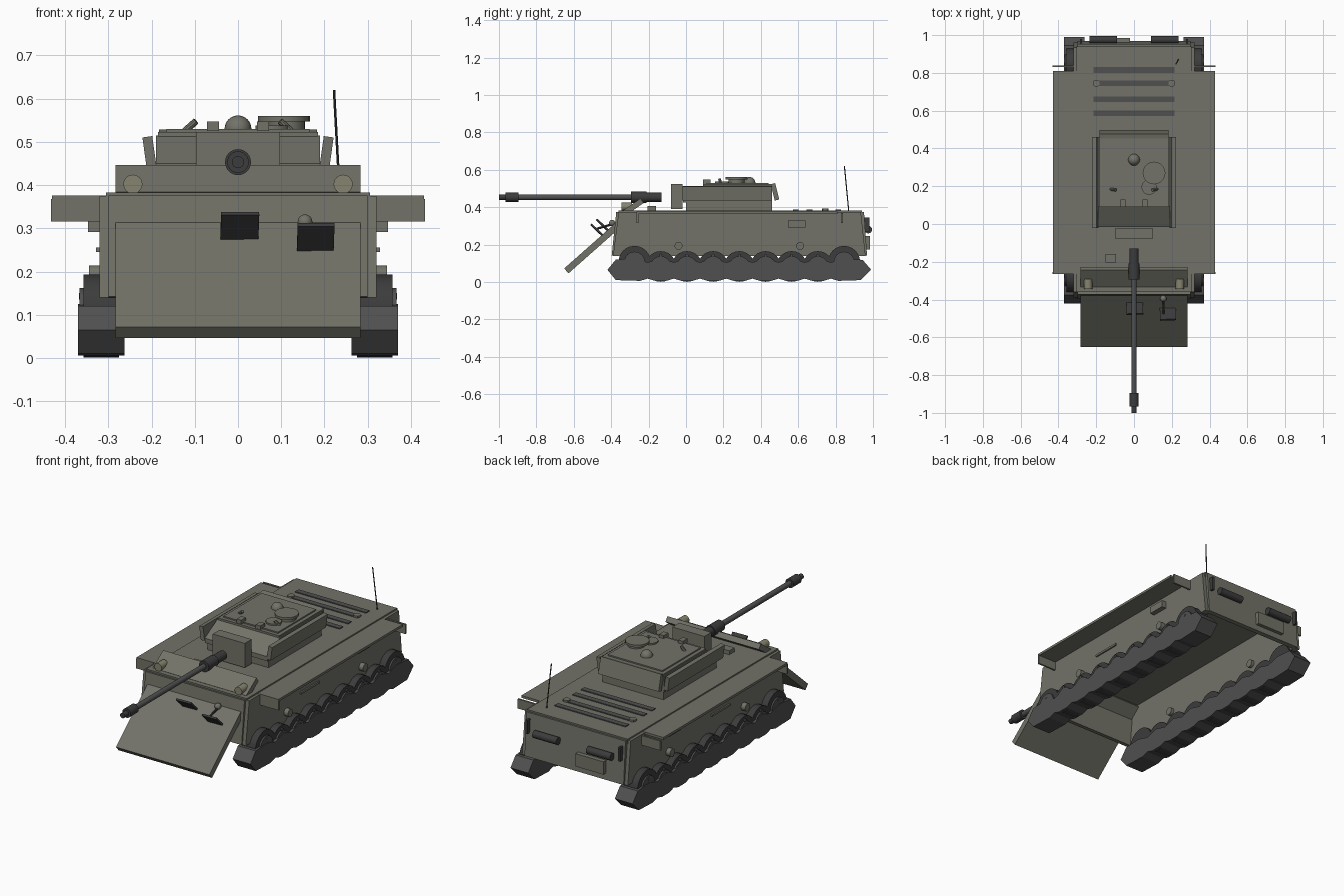
import bpy, bmesh, math
from mathutils import Vector

if "Cube" in bpy.data.objects:
    bpy.data.objects.remove(bpy.data.objects["Cube"])


def mat(name, c):
    m = bpy.data.materials.new(name)
    m.diffuse_color = (*c, 1)
    m.use_nodes = True
    m.node_tree.nodes["Principled BSDF"].inputs["Base Color"].default_value = m.diffuse_color
    return m


BODY = mat("armour_grey", (0.17, 0.17, 0.14))
DARK = mat("dark_metal", (0.045, 0.045, 0.045))
STEEL = mat("steel", (0.08, 0.08, 0.08))
LAMP = mat("lamp", (0.24, 0.23, 0.16))


def finish(ob, name, m):
    ob.name = name
    ob.data.materials.append(m)
    return ob


def box(name, x, y, z, m=BODY, rot=(0, 0, 0)):
    """Box from (min, max) ranges, rotated about its centre in degrees."""
    c = [(a + b) / 2 for a, b in (x, y, z)]
    bpy.ops.mesh.primitive_cube_add(size=1)
    ob = bpy.context.object
    for v in ob.data.vertices:
        v.co = [v.co[i] * (r[1] - r[0]) for i, r in enumerate((x, y, z))]
    ob.location = c
    ob.rotation_euler = [math.radians(a) for a in rot]
    return finish(ob, name, m)


def rod(name, a, b, r, m=BODY, n=24, r2=None):
    """Cylinder or cone between two points."""
    a, b = Vector(a), Vector(b)
    d = b - a
    bpy.ops.mesh.primitive_cone_add(vertices=n, radius1=r, radius2=r if r2 is None else r2, depth=d.length)
    ob = bpy.context.object
    ob.location = (a + b) / 2
    ob.rotation_euler = d.to_track_quat('Z', 'Y').to_euler()
    bpy.ops.object.shade_smooth_by_angle()
    return finish(ob, name, m)


def ball(name, loc, r, m=BODY):
    bpy.ops.mesh.primitive_uv_sphere_add(segments=20, ring_count=12, radius=r, location=loc)
    bpy.ops.object.shade_smooth_by_angle()
    return finish(bpy.context.object, name, m)


def prism(name, pts, x0, x1, m=BODY):
    """Extrude a (y, z) profile along x."""
    bm = bmesh.new()
    f = bm.faces.new([bm.verts.new((x0, y, z)) for y, z in pts])
    ext = bmesh.ops.extrude_face_region(bm, geom=[f])
    bmesh.ops.translate(bm, vec=(x1 - x0, 0, 0), verts=[g for g in ext['geom'] if isinstance(g, bmesh.types.BMVert)])
    bmesh.ops.recalc_face_normals(bm, faces=bm.faces)
    me = bpy.data.meshes.new(name)
    bm.to_mesh(me)
    bm.free()
    ob = bpy.data.objects.new(name, me)
    bpy.context.collection.objects.link(ob)
    return finish(ob, name, m)


# hull shell, open underneath
box("hull_deck", (-.305, .305), (-.36, .94), (.355, .383))
box("hull_rear", (-.30, .30), (.935, .96), (.14, .375), rot=(4, 0, 0))
box("hull_front", (-.30, .30), (-.385, -.36), (.14, .375), rot=(-6, 0, 0))
box("glacis_plate", (-.283, .283), (-.70, -.26), (.187, .222), rot=(41.5, 0, 0)).location = (-0.0, -.475, .205)
box("driver_plate", (-.283, .283), (-.335, -.225), (.388, .418), rot=(35, 0, 0))

# running gear and hull side fittings, both sides
N = 9
ys = [-.275 + i * .14 for i in range(N)]
bottom = [(y + o, z) for y in ys for o, z in ((-.03, .006), (.03, .006), (.07, .018))][:-1]
top = [(y + o, z) for y in ys for o, z in ((0, .125), (.07, .105))][:-1]
profile = ([(-.42, .065), (-.375, .01)] + bottom[1:-1] +
           [(.935, .01), (.99, .065), (.945, .118)] + top[::-1] + [(-.375, .12)])
for s in (-1, 1):
    t = "right" if s > 0 else "left"

    def X(a, b):
        return tuple(sorted((s * a, s * b)))

    prism("hull_side_" + t, [(-.39, .14), (.96, .14), (.935, .375), (-.36, .375)], s * .287, s * .32)
    prism("track_" + t, profile, s * .262, s * .37, STEEL)
    for i, y in enumerate(ys):
        end = i in (0, N - 1)
        z, r = (.107, .086) if end else (.083, .082)
        rod(f"wheel_{t}_{i}", (s * .275, y, z), (s * .357, y, z), r, DARK)
        rod(f"wheel_hub_{t}_{i}", (s * .355, y, z), (s * .366, y, z), .055, STEEL)
        rod(f"wheel_bolt_{t}_{i}", (s * .35, y, .143), (s * .368, y, .143), .008, STEEL, 10)
    for y in (-.04, .61):
        rod("return_roller_" + t, (s * .27, y, .193), (s * .345, y, .193), .021)
    box("fender_" + t, X(.30, .43), (-.265, .81), (.363, .376))
    for y in (-.26, .835):
        box("mud_flap_" + t, X(.32, .432), (y - .005, y + .005), (.316, .368))
    box("tool_box_" + t, X(.305, .347), (.545, .64), (.292, .33))
    box("tow_bar_" + t, X(.30, .328), (.08, .24), (.245, .256))
    rod("headlight_" + t, (s * .243, -.345, .402), (s * .243, -.29, .402), .022, LAMP)
    rod("exhaust_" + t, (s * .09, .975, .28), (s * .235, .975, .28), .02, DARK)
    box("rear_bracket_" + t, X(.275, .287), (.94, .98), (.27, .345), DARK)
    rod("deck_cap_" + t, (s * .2, .745, .38), (s * .2, .745, .393), .018)

# engine grilles, rear stowage, deck hatch and aerial
for y in (.587, .66, .745, .815):
    box("engine_grille", (-.215, .215), (y - .015, y + .015), (.38, .388), STEEL)
box("rear_stowage", (-.19, -.02), (.94, .985), (.175, .245))
box("deck_hatch", (-.15, -.095), (-.205, -.16), (.38, .405))
rod("aerial", (.235, .87, .38), (.222, .847, .62), .003, DARK, 8)

# vision flaps and bow gun on the glacis
box("vision_flap_centre", (-.04, .048), (-.49, -.40), (.298, .308), DARK, (-44, 0, 2))
box("vision_flap_side", (.137, .222), (-.52, -.43), (.272, .282), DARK, (-44, 0, 2))
ball("bow_gun_ball", (.155, -.395, .315), .017)
rod("bow_gun", (.157, -.39, .31), (.157, -.475, .285), .006, DARK, 10)

# turret
box("turret_base", (-.185, .185), (0, .46), (.375, .43))
prism("turret_body", [(-.015, .425), (.46, .425), (.46, .515), (.095, .515), (-.015, .45)], -.19, .19)
box("turret_roof", (-.185, .185), (.09, .465), (.51, .523))
box("roof_panel", (-.165, .165), (.11, .44), (.52, .53))
for s in (-1, 1):
    box("turret_side_plate", tuple(sorted((s * .193, s * .216))), (-.02, .46), (.437, .512), rot=(0, s * 8, 0))
    box("periscope", (s * .058 - .014, s * .058 + .014), (.09, .13), (.525, .547))
    rod("smoke_tube", (s * .125, .185, .523), (s * .097, .18, .548), .008, BODY, 10)
box("turret_rear_plate", (-.183, .183), (.463, .488), (.437, .527), rot=(14, 0, 0))
box("mantlet", (-.097, .097), (-.08, -.02), (.39, .523))
rod("cupola", (.112, .27, .52), (.112, .27, .55), .043)
rod("cupola_hatch", (.106, .27, .547), (.106, .27, .56), .06)
rod("loader_hatch", (.08, .195, .52), (.08, .195, .538), .04)
ball("vent_dome", (0, .34, .53), .031)

# gun
GZ = .453
for name, y0, y1, r in (("barrel", -.95, -.2, .0145), ("gun_sleeve_front", -.295, -.21, .03),
                        ("gun_sleeve_rear", -.22, -.13, .025), ("muzzle_brake", -.965, -.895, .025),
                        ("muzzle_tip", -1.0, -.95, .014)):
    rod(name, (0, y0, GZ), (0, y1, GZ), r, DARK if name != "barrel" else STEEL)
